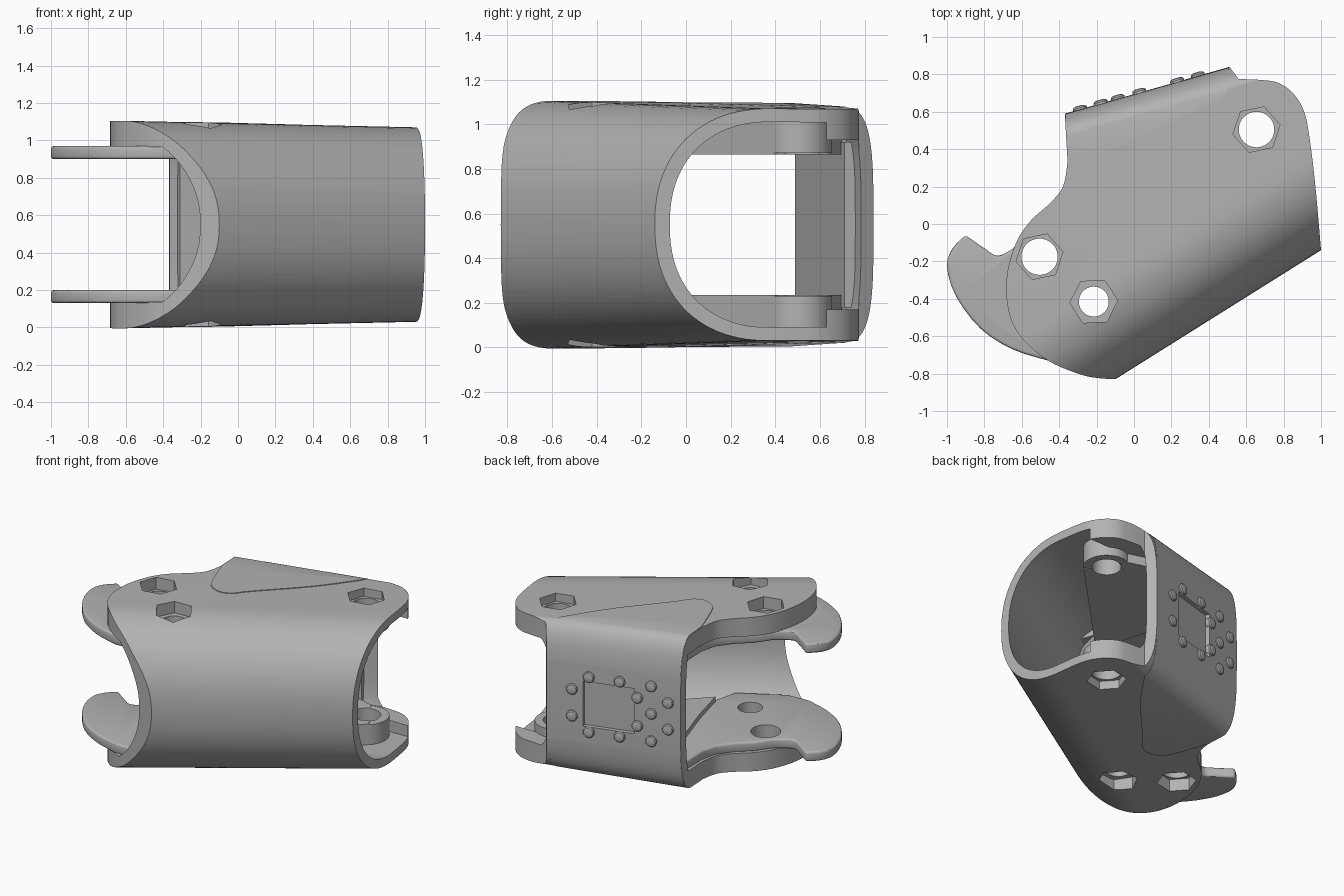
import bpy, bmesh, math
from mathutils import Vector

if "Cube" in bpy.data.objects:
    bpy.data.objects.remove(bpy.data.objects["Cube"])

MID = 0.55
grey = bpy.data.materials.new("plain grey")
grey.use_nodes = True
grey.diffuse_color = (0.45, 0.45, 0.45, 1)
grey.node_tree.nodes["Principled BSDF"].inputs["Base Color"].default_value = (0.45, 0.45, 0.45, 1)


def loft(name, rings):
    """Closed solid through matching rings of points."""
    bm = bmesh.new()
    loops = [[bm.verts.new(p) for p in ring] for ring in rings]
    for a, b in zip(loops, loops[1:]):
        for i in range(len(a)):
            j = (i + 1) % len(a)
            bm.faces.new((a[i], a[j], b[j], b[i]))
    bm.faces.new(loops[0])
    bm.faces.new(loops[-1])
    bmesh.ops.recalc_face_normals(bm, faces=bm.faces)
    mesh = bpy.data.meshes.new(name)
    bm.to_mesh(mesh)
    bm.free()
    mesh.materials.append(grey)
    ob = bpy.data.objects.new(name, mesh)
    bpy.context.scene.collection.objects.link(ob)
    return ob


def prism(name, pts, z0, z1):
    return loft(name, [[(x, y, z) for x, y in pts] for z in (z0, z1)])


def slab(name, pts, side, near, far):
    """Prism measured inward from the bottom (side -1) or the top (side 1)."""
    return prism(name, pts, MID + side * (MID - near), MID + side * (MID - far))


def disc(name, x, y, radius, sides, side, near, far, turn=0.0):
    angles = [turn + math.tau * i / sides for i in range(sides)]
    pts = [(x + radius * math.cos(a), y + radius * math.sin(a)) for a in angles]
    return slab(name, pts, side, near, far)


def wall_section(name, origin, along, inward, depth, power, inset, height, taper):
    """Long bar with one rounded edge, running along a wall of the sleeve."""
    rings = []
    for u in (-1.5, 3):
        h = height - taper * u - inset
        ring = []
        for i in range(49):
            t = math.pi * (i / 48 - 0.5)
            c, s = max(math.cos(t), 0), math.sin(t)
            v = depth - (depth - inset) * c ** (2 / power)
            ring.append((v, math.copysign(abs(s) ** (2 / power), s) * h))
        ring += [(4, h), (4, -h)]
        rings.append([(*(origin + along * u + inward * v), MID + z) for v, z in ring])
    return loft(name, rings)


def baked(ob):
    """Mesh with modifiers applied, its volume, and whether it is closed."""
    bpy.context.view_layer.update()
    mesh = bpy.data.meshes.new_from_object(ob.evaluated_get(bpy.context.evaluated_depsgraph_get()))
    bm = bmesh.new()
    bm.from_mesh(mesh)
    volume, closed = bm.calc_volume(), all(e.is_manifold for e in bm.edges)
    bm.free()
    return mesh, volume, closed


def boolean(ob, tool, operation):
    """Apply a boolean, choosing the solver that gives a sound solid."""
    a, b = baked(ob)[1], baked(tool)[1]
    low, high = {'INTERSECT': (0, min(a, b)), 'DIFFERENCE': (a - b, a), 'UNION': (max(a, b), a + b)}[operation]
    best, best_score = None, -1
    for nudge in (0, 0.0013):
        tool.location = (nudge, -nudge, nudge / 2)
        for solver in ('EXACT', 'MANIFOLD'):
            mod = ob.modifiers.new("cut", 'BOOLEAN')
            mod.operation, mod.solver, mod.object = operation, solver, tool
            mesh, volume, closed = baked(ob)
            ob.modifiers.clear()
            score = 2 * (low + 1e-7 < volume < high - 1e-7) + closed
            if score > best_score:
                best, best_score = mesh, score
        if best_score == 3:
            break
    ob.data = best
    bpy.data.objects.remove(tool)


def smooth_path(pts, steps=5):
    """Open spline through the points."""
    p = [Vector(q) for q in pts]
    p = [p[0]] + p + [p[-1]]
    out = []
    for a, b, c, d in zip(p, p[1:], p[2:], p[3:]):
        for k in range(steps):
            t = k / steps
            out.append(tuple(0.5 * (2 * b + (c - a) * t + (2 * a - 5 * b + 4 * c - d) * t * t
                                    + (3 * b - a - 3 * c + d) * t ** 3)))
    return out + [tuple(p[-1])]


# Directions of the front and back walls
front_o, back_o = Vector((-0.1, -0.83)), Vector((-0.37, 0.59))
front_d, back_d = Vector((1.1, 0.69)).normalized(), Vector((0.88, 0.25)).normalized()
front_n = Vector((-front_d.y, front_d.x))
back_n = Vector((back_d.y, -back_d.x))


def front_bar(inset):
    return wall_section("front_bar", front_o, front_d, front_n, 0.47, 2.25, inset, 0.549, 0.019)


def back_bar(inset):
    return wall_section("back_bar", back_o, back_d, back_n, 0.2, 3.6, inset, 0.55, 0.02)


def on_wall(d, depth, z):
    """Point on the back wall, d from its left end."""
    return (*(back_o + back_d * (0.915 - d) + back_n * depth), z)


def wall_block(name, d0, d1, z0, z1, out, deep):
    corners = [(d0, z0), (d1, z0), (d1, z1), (d0, z1)]
    return loft(name, [[on_wall(d, k, z) for d, z in corners] for k in (out, deep)])


# Sleeve body from plan outline and the two rounded walls
right_lobe = smooth_path([(1, -0.14), (0.97, 0.2), (0.94, 0.45), (0.91, 0.6), (0.85, 0.7),
                          (0.77, 0.755), (0.68, 0.77), (0.56, 0.775)])
left_lobe = smooth_path([(-0.355, 0.33), (-0.38, 0.2), (-0.45, 0.11), (-0.55, 0.02), (-0.63, -0.1),
                         (-0.68, -0.28), (-0.67, -0.47), (-0.6, -0.61), (-0.46, -0.73),
                         (-0.3, -0.8), (-0.2, -0.823), (-0.1, -0.83)])
outline = right_lobe + [(0.51, 0.84), (-0.37, 0.59)] + left_lobe + [(-0.06, -0.87), (0.4, -0.6), (1.01, -0.2)]
body = prism("sleeve_body", outline, -0.2, 1.3)
boolean(body, front_bar(0), 'INTERSECT')
boolean(body, back_bar(0), 'INTERSECT')

# Hollow inside, leaving thicker floors, a broad pad, a rim and a back panel
cavity = front_bar(0.06)
boolean(cavity, back_bar(0.065), 'INTERSECT')
end_floor = [(-1.5, 0.7), (-0.34, 0.7), (-0.05, -0.1), (0.1, -0.5), (0.1, -1.2), (-1.5, -1.2)]
pad = [(-0.33, 0.8), (-0.05, -0.08), (0.02, -0.36), (0.755, 0.395), (0.6, 0.64), (0.4, 0.7), (0.3, 0.95)]
rim = [(0.45, 0.63), (1.1, 0.63), (1.1, 1.2), (0.45, 1.2)]
for side in (-1, 1):
    for pts, far in ((end_floor, 0.135), (pad, 0.235), (rim, 0.17)):
        boolean(cavity, slab("floor", pts, side, -0.3, far), 'DIFFERENCE')
boolean(cavity, wall_block("back_panel", 0.07, 0.885, 0.18, 0.92, -0.1, 0.115), 'DIFFERENCE')
boolean(body, cavity, 'DIFFERENCE')

# Curved tongues and inner bosses
tongue = smooth_path([(-0.66, -0.14), (-0.73, -0.17), (-0.8, -0.13), (-0.9, -0.06)], 3)
tongue += smooth_path([(-0.9, -0.06), (-0.97, -0.13), (-1, -0.23), (-0.95, -0.39), (-0.82, -0.56),
                       (-0.65, -0.67), (-0.46, -0.73)], 3)[1:]
tongue += [(-0.3, -0.72), (0, -0.55), (0.06, -0.3), (0.04, -0.1), (-0.18, 0.52), (-0.345, 0.5),
           (-0.34, 0.3), (-0.365, 0.19), (-0.44, 0.09), (-0.54, 0), (-0.61, -0.1)]
for side in (-1, 1):
    plate = slab("tongue", tongue, side, 0.13, 0.2)
    bevel = plate.modifiers.new("round", 'BEVEL')
    bevel.width, bevel.segments, bevel.limit_method = 0.015, 3, 'ANGLE'
    bevel.angle_limit = math.radians(70)
    bevel.use_clamp_overlap = False
    boolean(body, plate, 'UNION')
    boolean(body, disc("boss", 0.655, 0.505, 0.15, 40, side, 0.04, 0.23), 'UNION')

# Slightly raised back cover over the top and bottom
cover = smooth_path([(-0.353, 0.33), (-0.27, 0.1), (-0.22, 0.02), (-0.13, -0.015), (-0.05, 0.02),
                     (0.02, 0.11), (0.3, 0.42), (0.5, 0.7)])
cover += [(0.505, 0.835), (-0.368, 0.588)]
shell = prism("back_cover", cover, -0.2, 1.3)
boolean(shell, front_bar(-0.005), 'INTERSECT')
boolean(shell, back_bar(-0.002), 'INTERSECT')
core = front_bar(0.03)
boolean(core, back_bar(0.03), 'INTERSECT')
boolean(shell, core, 'DIFFERENCE')
boolean(body, shell, 'UNION')

# Bolt holes with hexagonal pockets
for x, y, hole, turn in ((0.655, 0.505, 0.095, 0.2), (-0.505, -0.175, 0.097, 0.2), (-0.215, -0.415, 0.08, 0.05)):
    for side in (-1, 1):
        boolean(body, disc("hole", x, y, hole, 40, side, -0.1, 0.4), 'DIFFERENCE')
        boolean(body, disc("pocket", x, y, 0.128, 6, side, -0.1, 0.085, turn), 'DIFFERENCE')

# Square window recess on the back wall
boolean(body, wall_block("recess", 0.25, 0.6, 0.39, 0.71, -0.1, 0.03), 'DIFFERENCE')

# Rivet heads around the recess, mirrored about mid height
rivets = [(0.175, 0.095), (0.29, 0.195), (0.5, 0.195), (0.62, 0.1), (0.715, 0.195), (0.83, 0.095)]
heads = [(d, s * z) for d, z in rivets for s in (-1, 1)] + [(0.715, 0)]
parts = [body]
for d, dz in heads:
    rings = []
    for r, k in ((0.038, 0.02), (0.038, -0.008), (0.032, -0.016), (0.018, -0.02)):
        rings.append([on_wall(d + r * math.cos(a), k, MID + dz + r * math.sin(a))
                      for a in [math.tau * i / 20 for i in range(20)]])
    parts.append(loft("rivet_head", rings))

# Smooth shading with sharp edges kept
bpy.ops.object.select_all(action='DESELECT')
for ob in parts:
    ob.select_set(True)
bpy.context.view_layer.objects.active = body
bpy.ops.object.shade_smooth_by_angle(angle=math.radians(30))
